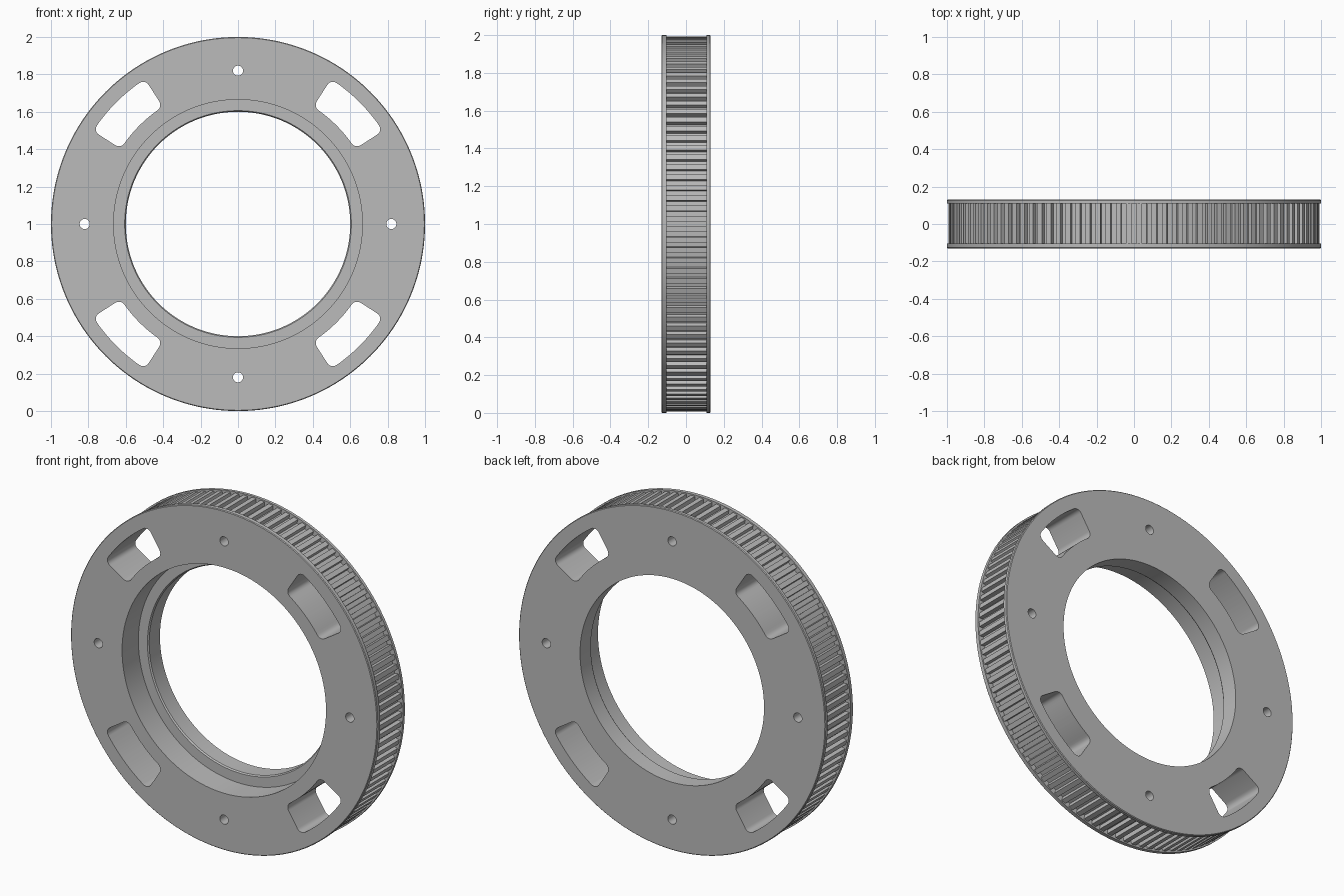
import bpy, bmesh
from math import sin, cos, pi, radians
from mathutils import Vector

HALF = 0.13
TEETH = 112
ROOT, TIP = 0.968, 0.992

if "Cube" in bpy.data.objects:
    bpy.data.objects.remove(bpy.data.objects["Cube"])

grey = bpy.data.materials.new("plain grey")
grey.use_nodes = True
grey.diffuse_color = (0.5, 0.5, 0.5, 1)
grey.node_tree.nodes["Principled BSDF"].inputs["Base Color"].default_value = (0.5, 0.5, 0.5, 1)


def polar(r, angle, y):
    return Vector((r * cos(angle), y, 1 + r * sin(angle)))


def finish(name, bm):
    bmesh.ops.recalc_face_normals(bm, faces=bm.faces)
    mesh = bpy.data.meshes.new(name)
    bm.to_mesh(mesh)
    bm.free()
    mesh.materials.append(grey)
    obj = bpy.data.objects.new(name, mesh)
    bpy.context.collection.objects.link(obj)
    return obj


def lathe(name, profile, steps=256):
    """Closed (radius, y) profile turned around the y axis."""
    bm = bmesh.new()
    rings = [[bm.verts.new(polar(r, 2 * pi * i / steps, y)) for r, y in profile]
             for i in range(steps)]
    for i, ring in enumerate(rings):
        following = rings[(i + 1) % steps]
        for j in range(len(profile)):
            k = (j + 1) % len(profile)
            bm.faces.new((ring[j], ring[k], following[k], following[j]))
    return finish(name, bm)


def add_prism(bm, outline, y0, y1):
    """Outline given as (x, z) points, extruded along y."""
    front = [bm.verts.new((x, y0, z)) for x, z in outline]
    back = [bm.verts.new((x, y1, z)) for x, z in outline]
    bm.faces.new(front)
    bm.faces.new(back[::-1])
    for i in range(len(outline)):
        k = (i + 1) % len(outline)
        bm.faces.new((front[i], front[k], back[k], back[i]))


def slot_outline(middle, r_in=0.745, r_out=0.92, spread=radians(12.3), fillet=0.035):
    """Curved slot with rounded corners."""
    points = []
    corners = ((r_out, 1, 0), (r_out, 1, 1), (r_in, -1, 2), (r_in, -1, 3))
    for r, outward, quarter in corners:
        centre_r = r - outward * fillet
        side = -1 if quarter in (0, 3) else 1
        centre = middle + side * (spread - fillet / centre_r)
        start = (-pi / 2, 0, pi / 2, pi)[quarter]
        for i in range(7):
            a = start + i * pi / 12
            points.append((centre_r + fillet * cos(a), centre + fillet * sin(a) / centre_r))
        if quarter in (0, 2):
            reach = spread - fillet / centre_r
            for i in range(1, 12):
                points.append((r, middle + side * reach * (1 - i / 6)))
    return [(r * cos(a), 1 + r * sin(a)) for r, a in points]


# Ring body: stepped bore, two flanges and a recessed band for the teeth
ring = lathe("pulley_ring", [
    (0.665, -HALF), (0.996, -HALF), (1.0, -HALF + 0.004), (1.0, -0.104),
    (ROOT, -0.104), (ROOT, 0.109), (1.0, 0.109), (1.0, HALF - 0.004),
    (0.996, HALF), (0.6, HALF), (0.6, 0.03), (0.606, 0.022), (0.665, 0.022)])

# Cutters for four curved slots and four round holes
cut = bmesh.new()
for n in range(4):
    add_prism(cut, slot_outline(pi / 4 + n * pi / 2), -0.3, 0.3)
    a = n * pi / 2
    hole = [(0.82 * cos(a) + 0.027 * cos(t * pi / 16),
             1 + 0.82 * sin(a) + 0.027 * sin(t * pi / 16)) for t in range(32)]
    add_prism(cut, hole, -0.3, 0.3)
cutter = finish("opening_cutter", cut)
cutter.hide_render = True

openings = ring.modifiers.new("openings", "BOOLEAN")
openings.operation = "DIFFERENCE"
openings.solver = "EXACT"
openings.object = cutter
bpy.context.view_layer.update()
graph = bpy.context.evaluated_depsgraph_get()
cut_mesh = bpy.data.meshes.new_from_object(ring.evaluated_get(graph))
ring.modifiers.clear()
ring.data = cut_mesh
bpy.data.objects.remove(cutter)

# Drive teeth around the band
bm = bmesh.new()
pitch = 2 * pi / TEETH
for n in range(TEETH):
    a = (n + 0.5) * pitch
    section = ((ROOT - 0.01, -0.29), (TIP, -0.25), (TIP, 0.25), (ROOT - 0.01, 0.29))
    outline = [(r * cos(a + s * pitch), 1 + r * sin(a + s * pitch)) for r, s in section]
    add_prism(bm, outline, -0.106, 0.111)
teeth = finish("drive_teeth", bm)

# Smooth the round walls, keep the edges crisp
bpy.ops.object.select_all(action="DESELECT")
ring.select_set(True)
bpy.context.view_layer.objects.active = ring
bpy.ops.object.shade_smooth_by_angle(angle=radians(25))
